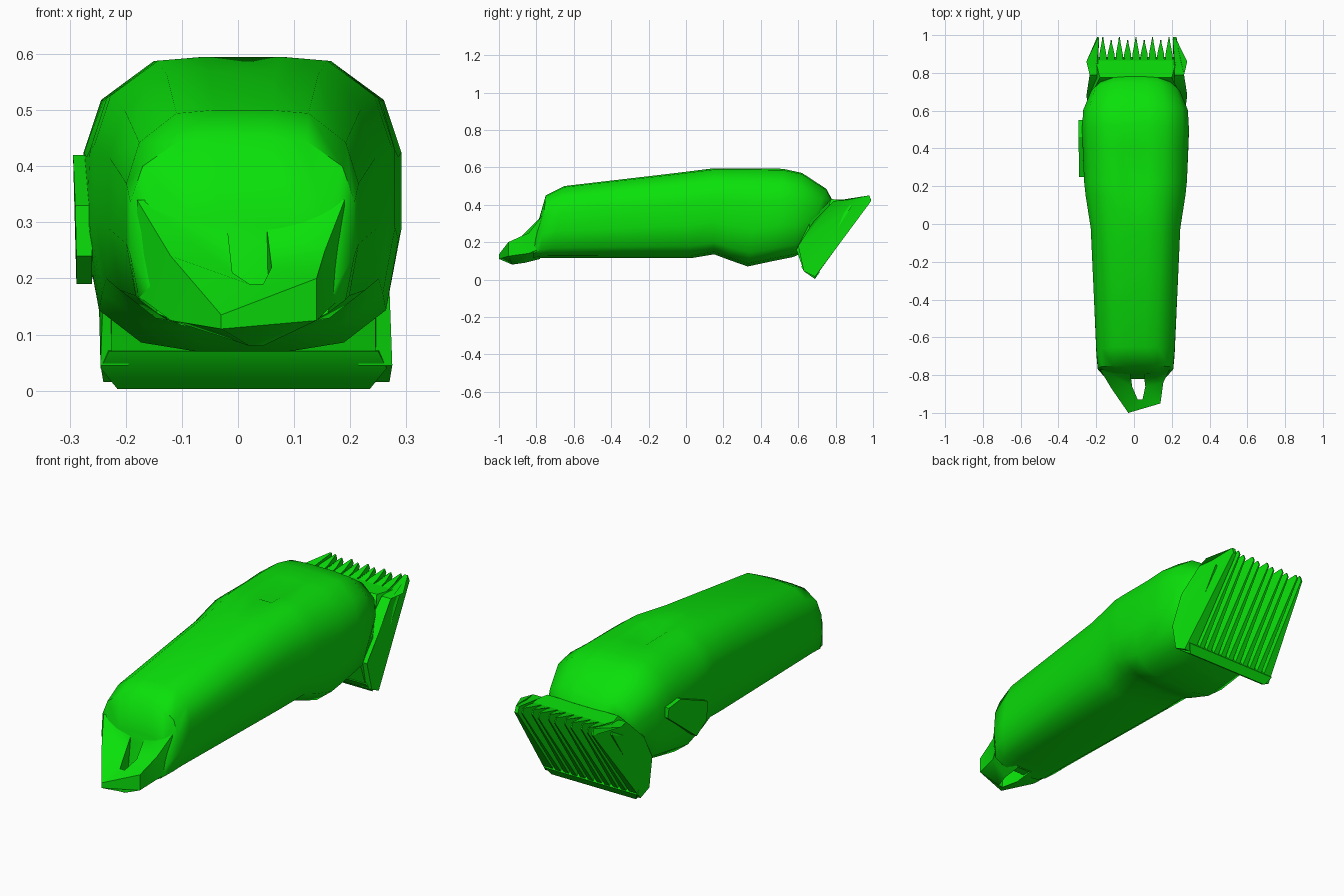
import bpy, bmesh, math

green = bpy.data.materials.new("green_plastic")
green.diffuse_color = (0.003, 0.75, 0.003, 1)


def finish(name, bm, angle=35):
    bmesh.ops.recalc_face_normals(bm, faces=bm.faces)
    me = bpy.data.meshes.new(name)
    bm.to_mesh(me)
    bm.free()
    me.materials.append(green)
    ob = bpy.data.objects.new(name, me)
    bpy.context.collection.objects.link(ob)
    bpy.ops.object.select_all(action='DESELECT')
    ob.select_set(True)
    bpy.context.view_layer.objects.active = ob
    bpy.ops.object.shade_smooth_by_angle(angle=math.radians(angle))
    return ob


def bridge(bm, a, b):
    n = len(a)
    for i in range(n):
        j = (i + 1) % n
        bm.faces.new((a[i], a[j], b[j], b[i]))


def plate(name, cx, profile, angle=25):
    """Side profile of (y, z, half width) points, spread to both sides of cx."""
    bm = bmesh.new()
    left = [bm.verts.new((cx - w, y, z)) for y, z, w in profile]
    right = [bm.verts.new((cx + w, y, z)) for y, z, w in profile]
    bridge(bm, left, right)
    bm.faces.new(left)
    bm.faces.new(right)
    bmesh.ops.triangulate(bm, faces=[f for f in bm.faces if len(f.verts) > 4])
    return finish(name, bm, angle)


# Body: one half cross-section lofted along the grip
half = [(0.3, 0), (0.65, 0.03), (0.92, 0.14), (1, 0.38), (1, 0.66),
        (0.89, 0.85), (0.57, 0.985), (0.25, 1)]
# y at bottom, y at top, half width, z bottom, z top, thumb dip
sections = [
    (-0.82, -0.79, 0.165, 0.11, 0.31, 0),
    (-0.78, -0.75, 0.20, 0.115, 0.45, 0),
    (-0.72, -0.65, 0.207, 0.115, 0.50, 0),
    (0.03, -0.05, 0.237, 0.115, 0.57, 0),
    (0.15, 0.15, 0.264, 0.135, 0.595, 0),
    (0.23, 0.22, 0.272, 0.105, 0.595, 0.035),
    (0.33, 0.40, 0.278, 0.07, 0.595, 0),
    (0.47, 0.52, 0.283, 0.10, 0.592, 0),
    (0.57, 0.62, 0.277, 0.12, 0.57, 0),
    (0.62, 0.75, 0.235, 0.14, 0.485, 0),
    (0.65, 0.78, 0.20, 0.16, 0.43, 0),
]
bm = bmesh.new()
rings = []
for yb, yt, w, zb, zt, dip in sections:
    loop = [(0, 0, 0)] + [(u, v, 0) for u, v in half] + [(0, 1, dip)]
    loop += [(-u, v, 0) for u, v in reversed(half)]
    rings.append([bm.verts.new((0.008 + u * w, yb + (yt - yb) * v,
                                zb + (zt - zb) * v - d)) for u, v, d in loop])
for a, b in zip(rings, rings[1:]):
    bridge(bm, a, b)
bm.faces.new(rings[0])
bm.faces.new(rings[-1])
finish("clipper_body", bm, 50)

# Hanging loop at the tail, with a hole through it: x, y, z bottom, z top
outer = [(-0.18, -0.77, 0.17, 0.34), (-0.12, -0.87, 0.125, 0.24), (-0.03, -1.0, 0.11, 0.135),
         (0.14, -0.95, 0.125, 0.20), (0.155, -0.84, 0.14, 0.25), (0.19, -0.77, 0.17, 0.34)]
inner = [(-0.02, -0.78, 0.11, 0.30), (-0.01, -0.86, 0.09, 0.21), (0.02, -0.93, 0.08, 0.19),
         (0.045, -0.93, 0.08, 0.19), (0.06, -0.86, 0.09, 0.22), (0.05, -0.78, 0.11, 0.30)]
bm = bmesh.new()
loops = [[bm.verts.new((p[0], p[1], p[k])) for p in ring]
         for ring, k in ((outer, 2), (outer, 3), (inner, 3), (inner, 2))]
for i in range(4):
    bridge(bm, loops[i], loops[(i + 1) % 4])
finish("hanging_loop", bm, 50)

# Blade head that carries the comb
plate("blade_head", 0.01, [
    (0.59, 0.16, 0.235), (0.625, 0.06, 0.235), (0.66, 0.04, 0.24),
    (0.885, 0.39, 0.235), (0.87, 0.425, 0.215), (0.775, 0.43, 0.19),
    (0.66, 0.30, 0.25)])

# Lower edge bar of the comb
plate("comb_heel", 0.01, [
    (0.615, 0.07, 0.24), (0.635, 0.04, 0.255), (0.69, 0.003, 0.225),
    (0.715, 0.04, 0.25), (0.69, 0.08, 0.25)])

# Solid outer cheeks of the comb, leaning in towards the tips
for side, extra in ((-1, 0), (1, 0.01)):
    bm = bmesh.new()
    prof = [(0.60, 0.18, 0.25), (0.63, 0.045, 0.255), (0.69, 0.015, 0.25),
            (0.99, 0.42, 0.205), (0.98, 0.45, 0.203), (0.86, 0.425, 0.262),
            (0.79, 0.42, 0.245), (0.68, 0.31, 0.262)]
    out = [bm.verts.new((0.01 + side * (w + extra), y, z)) for y, z, w in prof]
    inn = [bm.verts.new((0.01 + side * min(w - 0.008, 0.205), y, z)) for y, z, w in prof]
    bridge(bm, out, inn)
    bm.faces.new(out)
    bm.faces.new(inn)
    bmesh.ops.triangulate(bm, faces=bm.faces[:])
    finish("comb_cheek", bm)

# Row of pointed comb teeth running up the slanted face
count = 9
for i in range(count):
    tip = 0.99 - 0.015 * (i % 2)
    plate("comb_tooth", 0.01 - 0.175 + 0.35 * i / (count - 1), [
        (0.65, 0.05, 0.019), (0.69, 0.012, 0.014), (tip, 0.425, 0.003),
        (tip - 0.01, 0.448, 0.003), (0.90, 0.432, 0.018), (0.84, 0.42, 0.02),
        (0.83, 0.34, 0.019)])

# Taper lever on the left side, lying close against the body
plate("taper_lever", -0.274, [
    (0.25, 0.24, 0.014), (0.33, 0.19, 0.014), (0.55, 0.36, 0.014),
    (0.55, 0.41, 0.02), (0.46, 0.42, 0.02), (0.25, 0.33, 0.016)])
